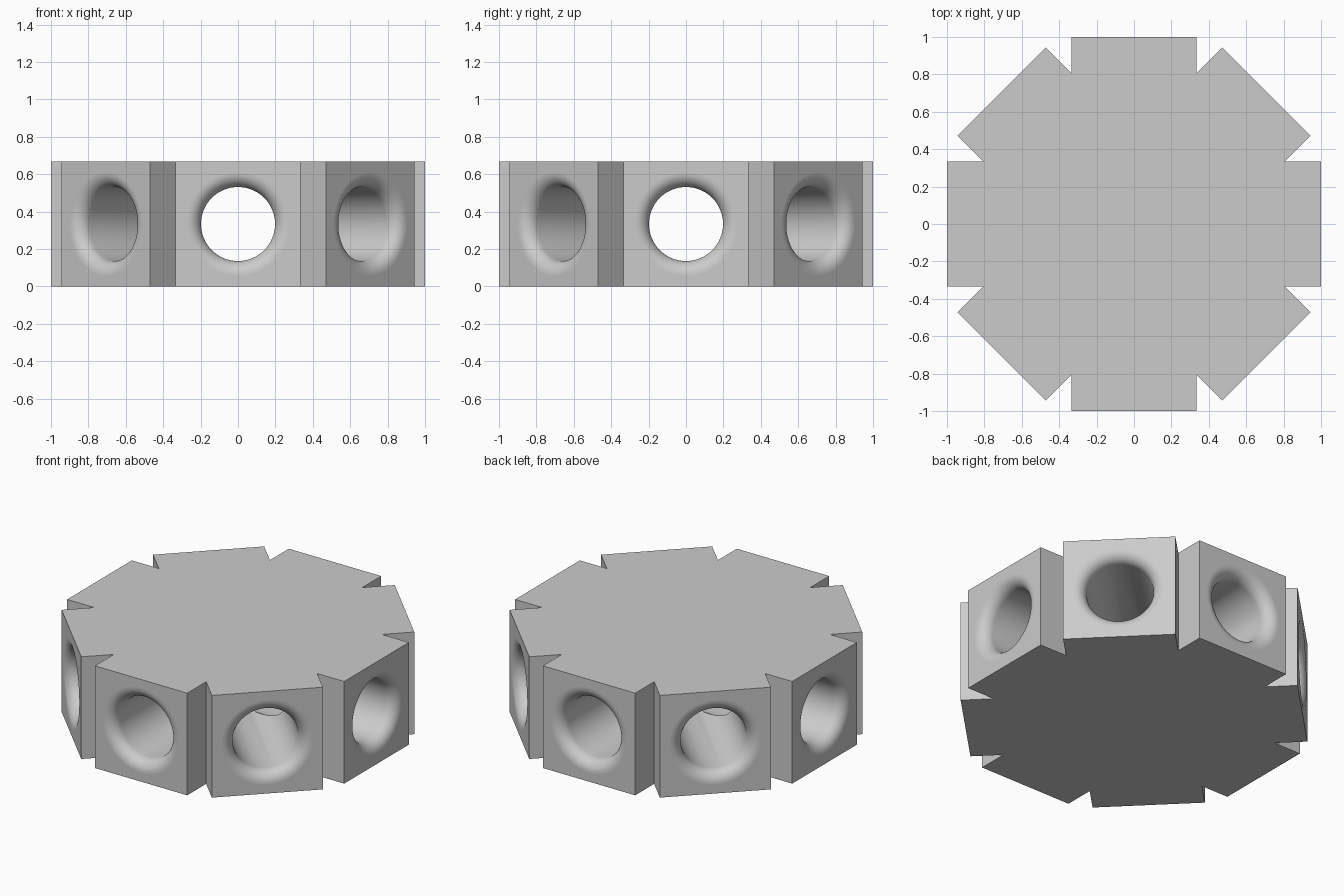
import bpy, bmesh
from math import sin, cos, tan, pi, radians
from mathutils import Matrix, Vector

cube = bpy.data.objects.get("Cube")
if cube:
    bpy.data.objects.remove(cube, do_unlink=True)

HALF_WIDTH = 1 / 3      # half the width and half the height of each arm
HOLE, FLARE = 0.198, 0.075
ARMS, SEGMENTS = 8, 64

grey = bpy.data.materials.new("plain_grey")
grey.use_nodes = True
grey.diffuse_color = (0.6, 0.6, 0.6, 1)
grey.node_tree.nodes["Principled BSDF"].inputs["Base Color"].default_value = grey.diffuse_color


def make_object(name, bm):
    bmesh.ops.recalc_face_normals(bm, faces=bm.faces)
    mesh = bpy.data.meshes.new(name)
    bm.to_mesh(mesh)
    bm.free()
    mesh.materials.append(grey)
    obj = bpy.data.objects.new(name, mesh)
    bpy.context.collection.objects.link(obj)
    return obj


# Hub: four crossing square bars, drawn as one notched outline and extruded
bm = bmesh.new()
notch = HALF_WIDTH / tan(pi / ARMS)
outline = []
for i in range(ARMS):
    turn = Matrix.Rotation(i * 2 * pi / ARMS, 3, 'Z')
    for x, y in ((1, -HALF_WIDTH), (1, HALF_WIDTH), (notch, HALF_WIDTH)):
        outline.append(bm.verts.new(turn @ Vector((x, y, 0))))
base = bm.faces.new(outline)
top = bmesh.ops.extrude_face_region(bm, geom=[base])
bmesh.ops.translate(bm, vec=(0, 0, 2 * HALF_WIDTH),
                    verts=[v for v in top["geom"] if isinstance(v, bmesh.types.BMVert)])
hub = make_object("hub", bm)

# Tunnel profile: straight bore with a rounded mouth at both ends
mouth = [(1 - FLARE + FLARE * sin(a), HOLE + FLARE * (1 - cos(a)))
         for a in (radians(9 * k) for k in range(11))]
mouth.append((1.1, HOLE + FLARE))
profile = [(-d, r) for d, r in reversed(mouth)] + mouth


def make_tunnel(index):
    bm = bmesh.new()
    turn = Matrix.Rotation(index * 2 * pi / ARMS, 3, 'Z')
    rings = []
    for d, r in profile:
        rings.append([bm.verts.new(turn @ Vector((d, r * cos(a), HALF_WIDTH + r * sin(a))))
                      for a in (2 * pi * s / SEGMENTS for s in range(SEGMENTS))])
    for a, b in zip(rings, rings[1:]):
        for s in range(SEGMENTS):
            t = (s + 1) % SEGMENTS
            bm.faces.new((a[s], a[t], b[t], b[s]))
    bm.faces.new(rings[0])
    bm.faces.new(rings[-1])
    for f in bm.faces:
        f.smooth = len(f.verts) == 4
    obj = make_object("tunnel_cutter", bm)
    obj.hide_render = True
    return obj


# Cut the four tunnels through the middle
bpy.context.view_layer.objects.active = hub
for i in range(ARMS // 2):
    cutter = make_tunnel(i)
    cut = hub.modifiers.new("tunnel", 'BOOLEAN')
    cut.operation, cut.solver, cut.object = 'DIFFERENCE', 'EXACT', cutter
    bpy.ops.object.modifier_apply(modifier=cut.name)
    bpy.data.objects.remove(cutter, do_unlink=True)

# Keep the creases where tunnels cross, smooth the bores and their mouths
bpy.ops.object.select_all(action='DESELECT')
hub.select_set(True)
bpy.ops.object.shade_smooth_by_angle(angle=radians(20))
for poly in hub.data.polygons:
    c, n = poly.center, poly.normal
    reach = Vector((c.x, c.y, 0)).dot(n)
    if abs(n.z) > 0.999 and (c.z < 0.01 or c.z > 2 * HALF_WIDTH - 0.01):
        poly.use_smooth = False
    elif reach > 0.999 and abs(n.z) < 0.001:
        poly.use_smooth = False
